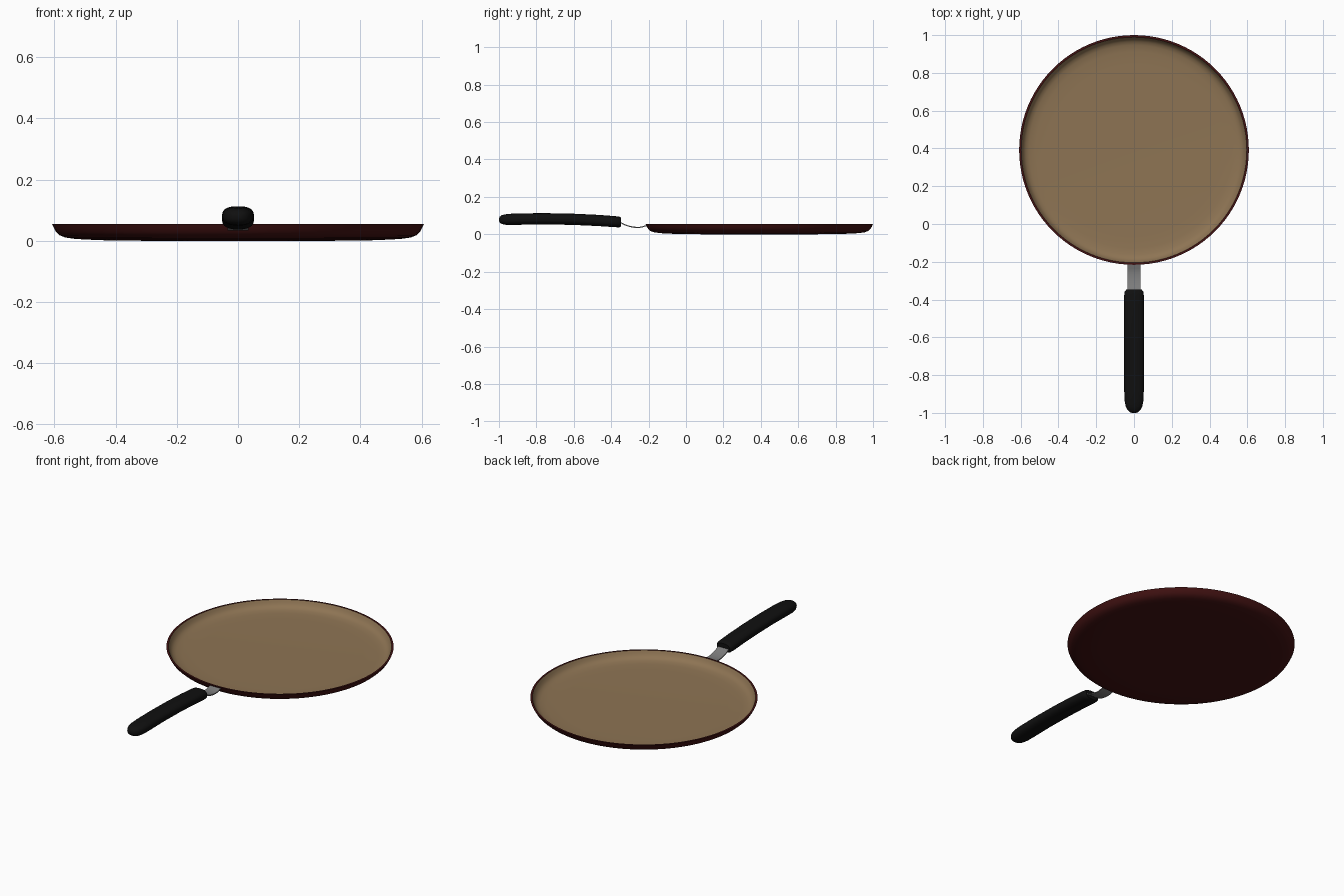
import bpy, bmesh, math

if "Cube" in bpy.data.objects:
    bpy.data.objects.remove(bpy.data.objects["Cube"])


def material(name, rgb):
    m = bpy.data.materials.new(name)
    m.diffuse_color = (*rgb, 1)
    m.use_nodes = True
    m.node_tree.nodes["Principled BSDF"].inputs["Base Color"].default_value = m.diffuse_color
    return m


RED = material("dark_red_enamel", (0.055, 0.006, 0.006))
TAN = material("tan_coating", (0.27, 0.175, 0.088))
BLACK = material("black_grip", (0.005, 0.005, 0.005))
STEEL = material("steel", (0.2, 0.2, 0.2))


def make(name, bm, mats, angle=40):
    bmesh.ops.recalc_face_normals(bm, faces=bm.faces)
    me = bpy.data.meshes.new(name)
    bm.to_mesh(me)
    bm.free()
    ob = bpy.data.objects.new(name, me)
    bpy.context.collection.objects.link(ob)
    for m in mats:
        me.materials.append(m)
    bpy.ops.object.select_all(action='DESELECT')
    bpy.context.view_layer.objects.active = ob
    ob.select_set(True)
    bpy.ops.object.shade_smooth_by_angle(angle=math.radians(angle))
    return ob


def loft(bm, rings):
    """Skin closed rings of points and cap both ends."""
    vr = [[bm.verts.new(p) for p in r] for r in rings]
    n = len(vr[0])
    for k, (a, b) in enumerate(zip(vr, vr[1:])):
        for i in range(n):
            j = (i + 1) % n
            f = bm.faces.new((a[i], a[j], b[j], b[i]))
            f.material_index = 0 
            f[layer] = k
    return (bm.faces.new(vr[0]), bm.faces.new(vr[-1]))


# Pan: lathe profile (radius, height) from under the base, over the rim, to the floor
profile = [(0.30, 0.0), (0.45, 0.002), (0.53, 0.006), (0.565, 0.011), (0.583, 0.018),
           (0.594, 0.028), (0.601, 0.040), (0.608, 0.055), (0.597, 0.055),
           (0.591, 0.043), (0.584, 0.031), (0.573, 0.021), (0.555, 0.014),
           (0.52, 0.010), (0.45, 0.008)]
RIM = 8  # profile index where the coating begins
SEG = 96
bm = bmesh.new()
layer = bm.faces.layers.int.new("band")
caps = loft(bm, [[(r * math.cos(2 * math.pi * i / SEG), 0.392 + r * math.sin(2 * math.pi * i / SEG), z)
                  for i in range(SEG)] for r, z in profile])
for f in bm.faces:
    f.material_index = 1 if f[layer] >= RIM else 0
caps[0].material_index, caps[1].material_index = 0, 1
bm.faces.layers.int.remove(layer)
make("pan", bm, [RED, TAN])

# Grip: rounded sections (y, half width, bottom z, top z)
sections = [(-1.0, 0.010, 0.073, 0.084), (-0.996, 0.022, 0.063, 0.094), (-0.985, 0.034, 0.055, 0.102),
            (-0.965, 0.044, 0.051, 0.107), (-0.935, 0.050, 0.050, 0.110), (-0.88, 0.052, 0.051, 0.112),
            (-0.75, 0.052, 0.053, 0.113), (-0.60, 0.052, 0.050, 0.110), (-0.47, 0.052, 0.044, 0.104),
            (-0.38, 0.052, 0.038, 0.097), (-0.358, 0.049, 0.037, 0.095), (-0.348, 0.041, 0.041, 0.090)]


def oval(y, w, lo, hi, n=32):
    pts = []
    for i in range(n):
        c, s = math.cos(2 * math.pi * i / n), math.sin(2 * math.pi * i / n)
        x = math.copysign(abs(c) ** 0.8, c)
        z = math.copysign(abs(s) ** 0.8, s)
        pts.append((w * x, y, (lo + hi) / 2 + (hi - lo) / 2 * z))
    return pts


bm = bmesh.new()
layer = bm.faces.layers.int.new("band")
loft(bm, [oval(*s) for s in sections])
bm.faces.layers.int.remove(layer)
make("grip", bm, [BLACK], 50)

# Neck: bent steel strap joining the grip to the pan wall (y, z)
path = [(-0.38, 0.068), (-0.35, 0.063), (-0.33, 0.052), (-0.305, 0.043), (-0.28, 0.038),
        (-0.255, 0.036), (-0.235, 0.039), (-0.217, 0.045), (-0.203, 0.047)]
T = 0.003
bm = bmesh.new()
layer = bm.faces.layers.int.new("band")
loft(bm, [[(-0.035, y, z - T), (0.035, y, z - T), (0.035, y, z + T), (-0.035, y, z + T)]
          for y, z in path])
bm.faces.layers.int.remove(layer)
make("neck", bm, [STEEL], 40)
